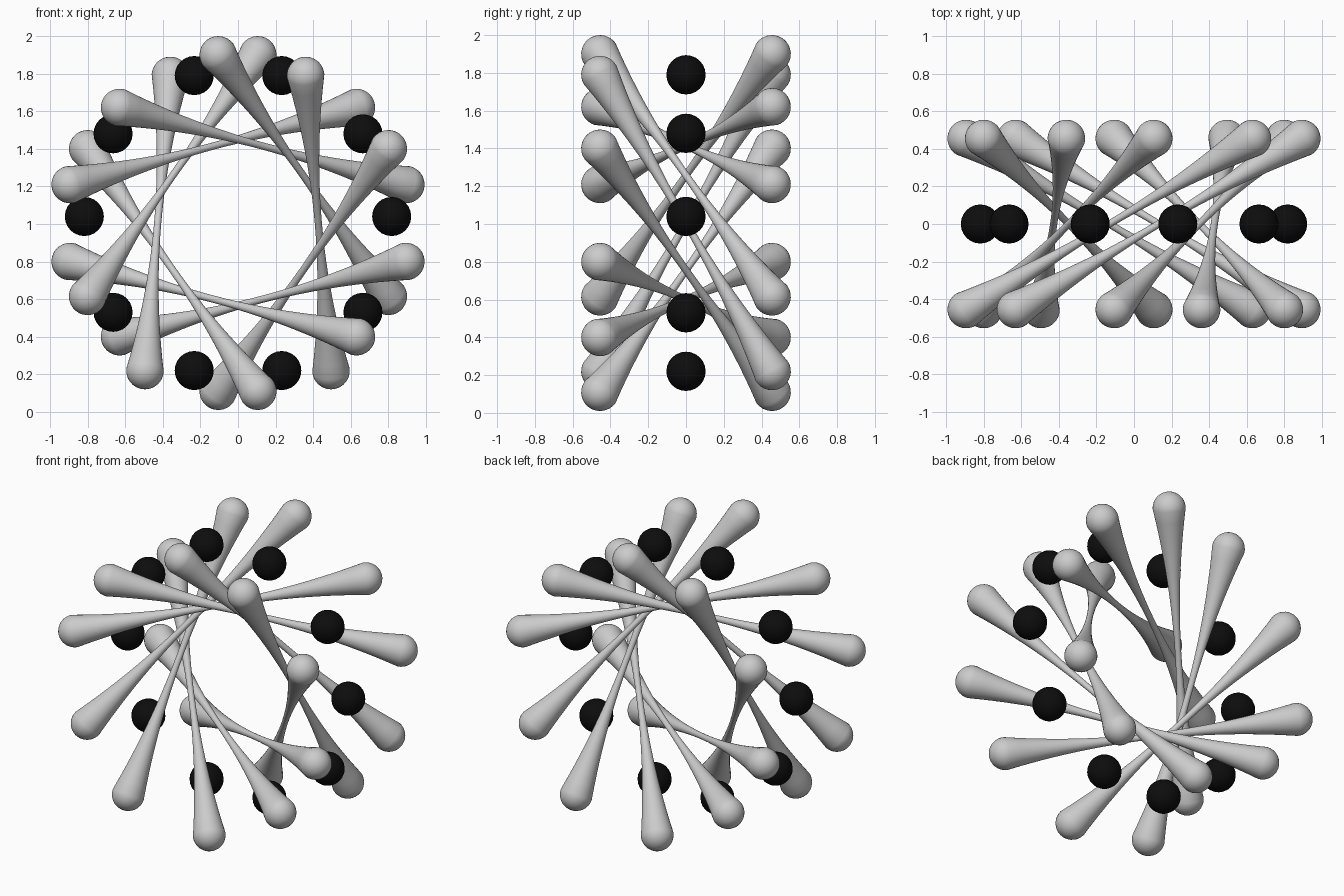
import bpy, bmesh, math
from mathutils import Vector, Matrix

if "Cube" in bpy.data.objects:
    bpy.data.objects.remove(bpy.data.objects["Cube"])

BALL_R, WAIST_R, END_Y = 0.1, 0.019, 0.455


def rod(name, a, b):
    """Round-ended rod from a to b, thinning to a narrow waist in the middle."""
    a, b = Vector(a), Vector(b)
    h = (b - a).length / 2
    prof = []
    # rounded cap, then parabolic taper to the waist
    for i in range(9):
        t = math.radians(90 * i / 8)
        prof.append((BALL_R * math.sin(t), -h - BALL_R * math.cos(t)))
    for i in range(1, 13):
        t = 1 - i / 12
        prof.append((WAIST_R + (BALL_R - WAIST_R) * t * t, -h * t))
    prof += [(r, -z) for r, z in reversed(prof[:-1])]

    bm = bmesh.new()
    verts = [bm.verts.new((r, 0, z)) for r, z in prof]
    edges = [bm.edges.new(p) for p in zip(verts, verts[1:])]
    bmesh.ops.spin(bm, geom=verts + edges, axis=(0, 0, 1), cent=(0, 0, 0),
                   angle=math.tau, steps=32, use_duplicate=False)
    bmesh.ops.remove_doubles(bm, verts=bm.verts, dist=1e-5)
    bmesh.ops.recalc_face_normals(bm, faces=bm.faces)
    for f in bm.faces:
        f.smooth = True
    me = bpy.data.meshes.new(name)
    bm.to_mesh(me)
    bm.free()
    ob = bpy.data.objects.new(name, me)
    bpy.context.collection.objects.link(ob)
    turn = (b - a).to_track_quat('Z', 'Y').to_matrix().to_4x4()
    ob.matrix_world = Matrix.Translation((a + b) / 2) @ turn


# Rods: (front x, z), (back x, z); each has a twin turned half way about z
RODS = [((-0.105, 1.90), (0.80, 0.615)),
        ((0.36, 1.79), (0.495, 0.22)),
        ((0.80, 1.40), (-0.105, 0.11)),
        ((0.893, 0.80), (-0.63, 0.40)),
        ((-0.63, 1.62), (0.893, 1.21))]
for (fx, fz), (bx, bz) in RODS:
    for s in (1, -1):
        rod("rod", (s * fx, -s * END_Y, fz), (s * bx, s * END_Y, bz))

# Ring of black balls
black = bpy.data.materials.new("black")
black.diffuse_color = (0.004, 0.004, 0.004, 1)
black.use_nodes = True
black.node_tree.nodes["Principled BSDF"].inputs["Base Color"].default_value = black.diffuse_color
for x, z in [(0.233, 1.79), (0.665, 1.48), (0.818, 1.04), (0.665, 0.53), (0.233, 0.22)]:
    for s in (1, -1):
        bpy.ops.mesh.primitive_uv_sphere_add(segments=24, ring_count=12, radius=0.104,
                                             location=(s * x, 0, z))
        ball = bpy.context.object
        ball.name = "ball"
        ball.data.materials.append(black)
        bpy.ops.object.shade_smooth()
